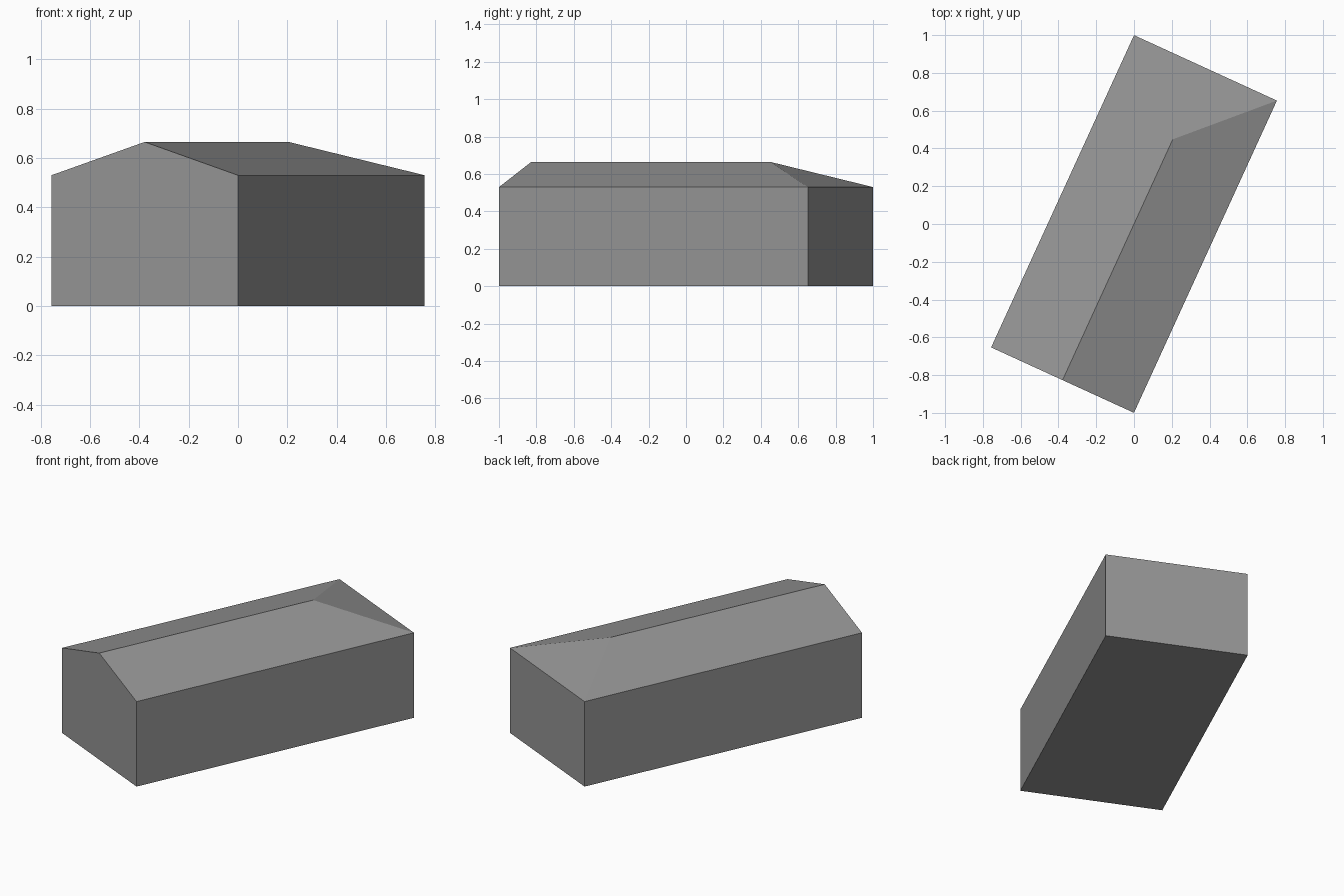
import bpy
import bmesh
import math
from mathutils import Matrix

cube = bpy.data.objects.get("Cube")
if cube:
    bpy.data.objects.remove(cube, do_unlink=True)

HALF_WIDTH, HALF_LENGTH = 0.416, 0.909
EAVES, RIDGE = 0.53, 0.665
TURN = math.radians(-24.6)

grey = bpy.data.materials.new("plain grey")
grey.use_nodes = True
colour = (0.3, 0.3, 0.3, 1)
grey.diffuse_color = colour
grey.node_tree.nodes["Principled BSDF"].inputs["Base Color"].default_value = colour

# Gable end profile, extruded along the length of the building
profile = [(-HALF_WIDTH, 0), (HALF_WIDTH, 0), (HALF_WIDTH, EAVES),
           (0, RIDGE), (-HALF_WIDTH, EAVES)]
bm = bmesh.new()
gable = bm.faces.new([bm.verts.new((x, -HALF_LENGTH, z)) for x, z in profile])
extruded = bmesh.ops.extrude_face_region(bm, geom=[gable], use_keep_orig=True)["geom"]
far = [v for v in extruded if isinstance(v, bmesh.types.BMVert)]
bmesh.ops.translate(bm, verts=far, vec=(0, 2 * HALF_LENGTH, 0))

# Hipped far end: split at the eaves, then draw the ridge end inwards
ridge_end = max(far, key=lambda v: v.co.z)
eave_ends = [v for v in far if abs(v.co.z - EAVES) < 0.001]
bmesh.ops.connect_verts(bm, verts=eave_ends)
ridge_end.co.y -= HALF_WIDTH

bmesh.ops.recalc_face_normals(bm, faces=bm.faces)
bmesh.ops.rotate(bm, verts=bm.verts, cent=(0, 0, 0), matrix=Matrix.Rotation(TURN, 3, "Z"))

mesh = bpy.data.meshes.new("building")
bm.to_mesh(mesh)
bm.free()
mesh.materials.append(grey)
building = bpy.data.objects.new("building", mesh)
bpy.context.collection.objects.link(building)
